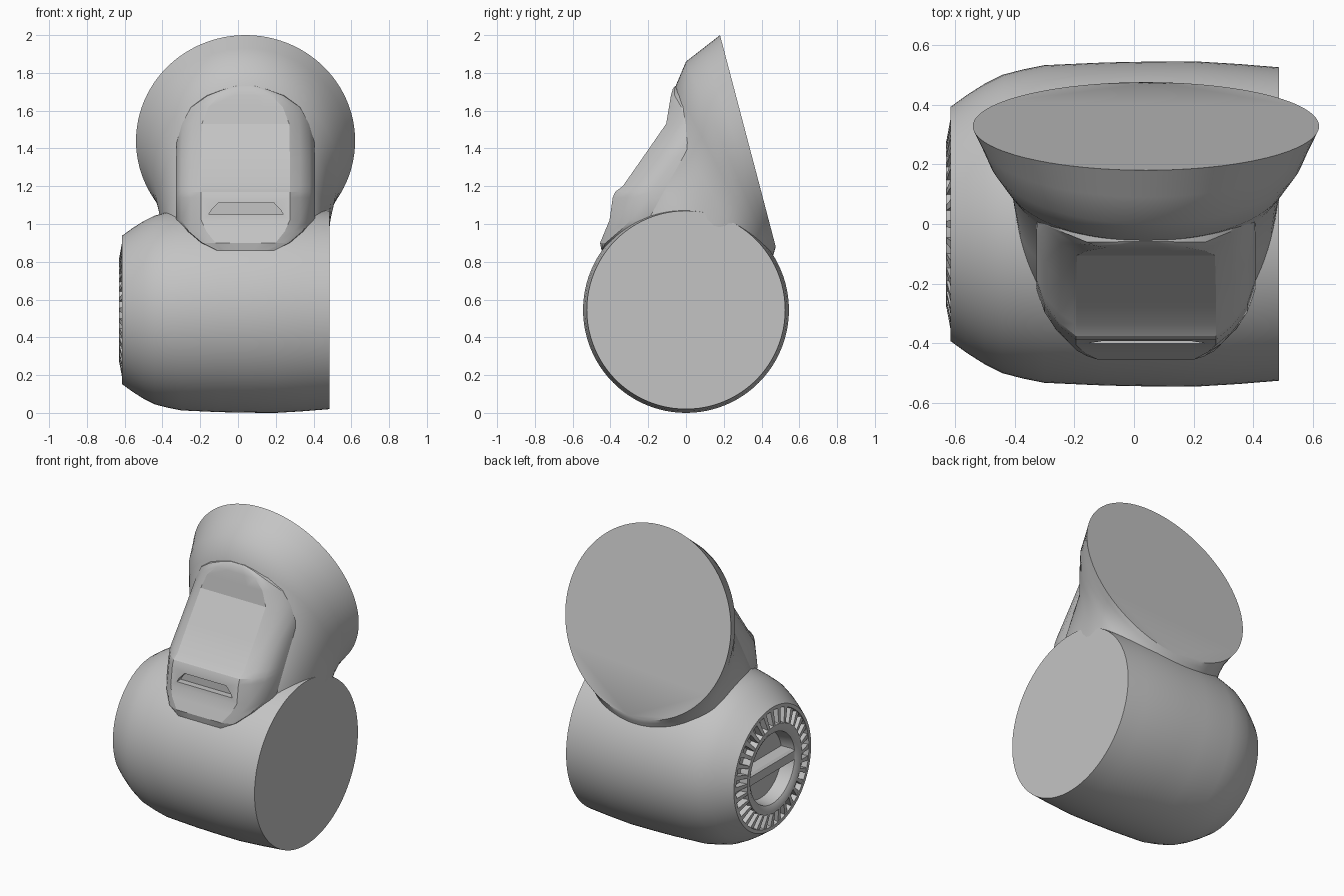
import bpy, bmesh, math

if "Cube" in bpy.data.objects:
    bpy.data.objects.remove(bpy.data.objects["Cube"])

grey = bpy.data.materials.new("light_grey")
grey.diffuse_color = (0.55, 0.55, 0.55, 1)
grey.use_nodes = True
grey.node_tree.nodes["Principled BSDF"].inputs["Base Color"].default_value = grey.diffuse_color
CZ = 0.545   # height of the barrel axis
CX = 0.04    # x centre of the neck and front panel


def make(name, rings, smooth=35, caps=True):
    """Loft closed rings of points into one solid."""
    bm = bmesh.new()
    loops = [[bm.verts.new(p) for p in ring] for ring in rings]
    for a, b in zip(loops, loops[1:]):
        for i in range(len(a)):
            j = (i + 1) % len(a)
            bm.faces.new((a[i], a[j], b[j], b[i]))
    if caps:
        bm.faces.new(loops[0])
        bm.faces.new(loops[-1])
    bmesh.ops.recalc_face_normals(bm, faces=bm.faces)
    me = bpy.data.meshes.new(name)
    bm.to_mesh(me)
    bm.free()
    me.materials.append(grey)
    ob = bpy.data.objects.new(name, me)
    bpy.context.collection.objects.link(ob)
    bpy.ops.object.select_all(action='DESELECT')
    ob.select_set(True)
    bpy.context.view_layer.objects.active = ob
    if smooth:
        bpy.ops.object.shade_smooth_by_angle(angle=math.radians(smooth))
    return ob


def spow(v, e):
    return math.copysign(abs(v) ** e, v)


# Barrel: profile (x, radius) turned about the x axis, with grooved left end
profile = [(.485, .525), (.35, .536), (.2, .545), (.05, .544), (-.1, .541), (-.3, .532),
           (-.37, .518), (-.44, .5), (-.5, .47), (-.56, .432), (-.615, .392),
           (-.615, .37), (-.58, .362), (-.58, .285), (-.63, .278), (-.63, .25),
           (-.615, .225), (-.53, .212)]
N = 96
make("barrel", [[(x, r * math.cos(2 * math.pi * i / N), CZ + r * math.sin(2 * math.pi * i / N))
                 for i in range(N)] for x, r in profile])

# Neck: sections from the round back disc down into the barrel
# (front y, front z, back y, back z, half width, squareness)
sections = [(.18, 2.0, .475, .88, .58, 2), (.09, 1.93, .468, .855, .553, 2),
            (0, 1.86, .46, .83, .527, 2), (-.055, 1.73, .44, .78, .488, 2.1),
            (-.075, 1.53, .40, .70, .455, 2.3), (-.21, 1.3, .36, .60, .437, 2.5),
            (-.33, 1.1, .30, .50, .43, 2.5), (-.38, .9, .2, .4, .38, 2.5)]
rings = []
for fy, fz, by, bz, w, n in sections:
    ring = []
    for i in range(N):
        t = 2 * math.pi * i / N
        c, s = spow(math.cos(t), 2 / n), spow(math.sin(t), 2 / n)
        ring.append((CX + w * s, (fy + by) / 2 + c * (fy - by) / 2,
                     (fz + bz) / 2 + c * (fz - bz) / 2))
    rings.append(ring)
make("neck", rings)

# Front panel: rows of (z, front y, half width, side drop)
rows = [(.86, -.447, .15, 0), (.90, -.455, .23, .03), (.96, -.43, .30, .075),
        (1.02, -.405, .34, .11), (1.14, -.388, .34, .115), (1.17, -.375, .34, .11),
        (1.20, -.335, .34, .09), (1.35, -.23, .34, .10), (1.53, -.105, .335, .10),
        (1.62, -.09, .285, .065), (1.68, -.08, .20, .02), (1.715, -.07, .11, .01),
        (1.73, -.058, .05, 0)]
rings = []
for z, y, h, d in rows:
    half = [(.3, y), (.69, y), (.85, y + .4 * d), (1, y + d), (1.08, y + d + .08), (1.08, y + .3)]
    right = [(CX + h * u, py, z) for u, py in half]
    left = [(CX - h * u, py, z) for u, py in reversed(half)]
    rings.append(left + right)
panel = make("front_panel", rings, 0)

# Slot cut into the panel
slot = [(-.155, 1.05), (.24, 1.05), (.225, 1.075), (.19, 1.112), (-.105, 1.112), (-.14, 1.075)]
cutter = make("slot_cutter", [[(x, y, z) for x, z in slot] for y in (-.6, -.36)], 0)
cutter.hide_render = True
bpy.context.view_layer.objects.active = panel
mod = panel.modifiers.new("slot", 'BOOLEAN')
mod.operation = 'DIFFERENCE'
mod.solver = 'EXACT'
mod.object = cutter
bpy.ops.object.modifier_apply(modifier="slot")
bpy.data.objects.remove(cutter, do_unlink=True)
bpy.ops.object.select_all(action='DESELECT')
panel.select_set(True)
bpy.ops.object.shade_smooth_by_angle(angle=math.radians(25))

# Knob floor and grip bar on the left end
make("knob_floor", [[(x, .214 * math.cos(2 * math.pi * i / 48), CZ + .214 * math.sin(2 * math.pi * i / 48))
                     for i in range(48)] for x in (-.52, -.531)])
make("grip_bar", [[(x, -.222, CZ - w), (x, .222, CZ - w), (x, .222, CZ + w), (x, -.222, CZ + w)]
                  for x, w in ((-.525, .045), (-.6, .04), (-.615, .028))], 0)

# Ring of sloped fins around the knob
FINS = 32
for k in range(FINS):
    a = 2 * math.pi * k / FINS
    ca, sa = math.cos(a), math.sin(a)
    fin = []
    for r, top, w in ((.275, -.629, .009), (.368, -.612, .015)):
        fin.append([(x, r * ca - t * sa, CZ + r * sa + t * ca)
                    for x, t in ((-.575, -w), (-.575, w), (top, w), (top, -w))])
    make("fin_%02d" % (k + 1), fin, 0)
